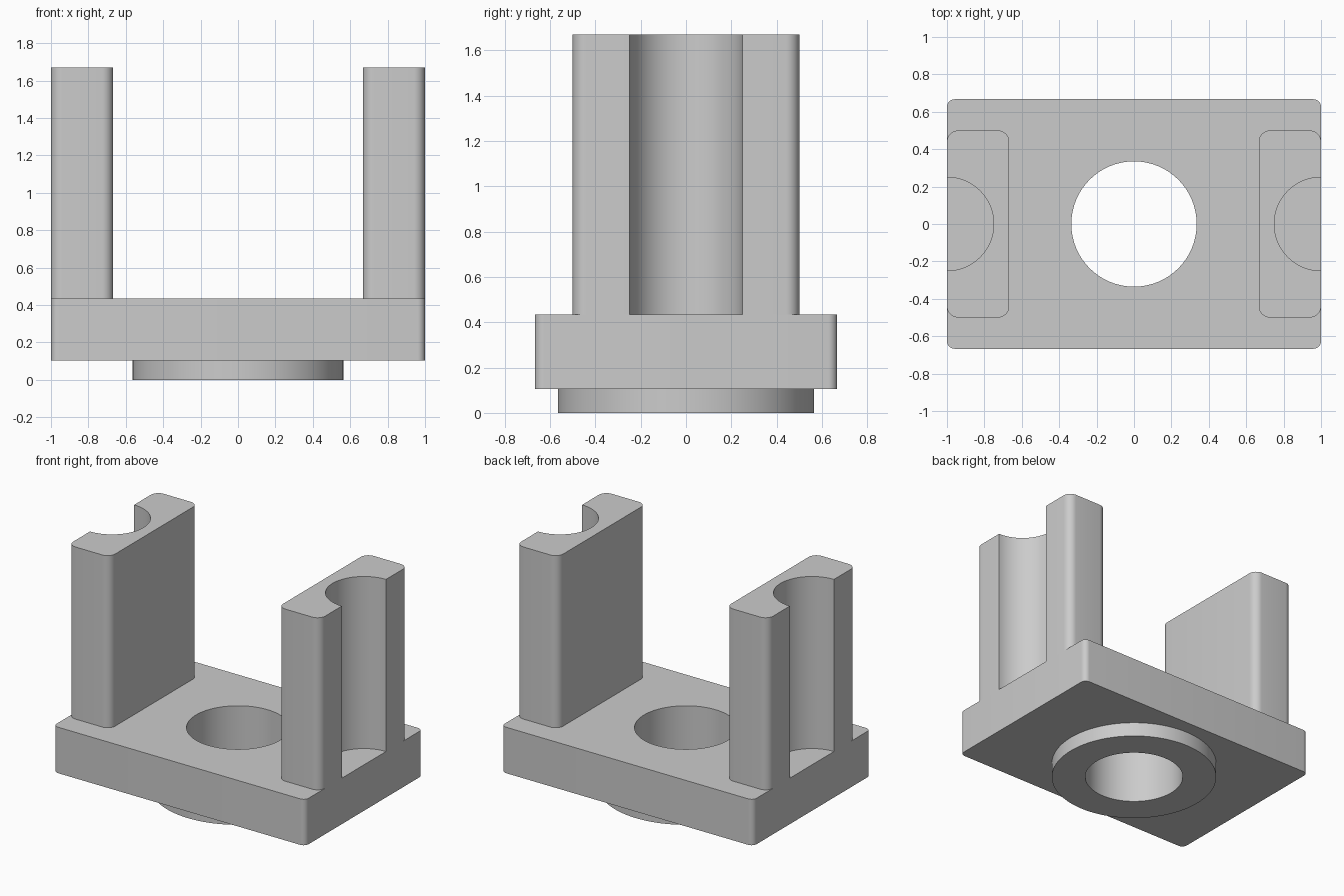
import bpy, bmesh
from math import cos, sin, radians

cube = bpy.data.objects.get("Cube")
if cube:
    bpy.data.objects.remove(cube, do_unlink=True)

GREY = (0.6, 0.6, 0.6, 1.0)
grey = bpy.data.materials.new("plain grey")
grey.use_nodes = True
grey.diffuse_color = GREY
next(n for n in grey.node_tree.nodes
     if n.type == 'BSDF_PRINCIPLED').inputs["Base Color"].default_value = GREY


def arc(cx, cy, r, start, end, steps):
    """Points on an arc, both ends included (degrees)."""
    return [(cx + r * cos(radians(start + (end - start) * i / steps)),
             cy + r * sin(radians(start + (end - start) * i / steps)))
            for i in range(steps + 1)]


def circle(r):
    return arc(0, 0, r, 0, 360, 96)[:-1]


def rounded_rect(x0, x1, y0, y1, r):
    """Anticlockwise outline, starting at the lower right corner."""
    corners = [(x1 - r, y0 + r, -90), (x1 - r, y1 - r, 0),
               (x0 + r, y1 - r, 90), (x0 + r, y0 + r, 180)]
    return [arc(cx, cy, r, a, a + 90, 8) for cx, cy, a in corners]


def extrude_profile(name, loops, z0, z1):
    """Solid from flat outlines; an inner outline becomes a hole."""
    bm = bmesh.new()
    edges = []
    for loop in loops:
        verts = [bm.verts.new((x, y, z0)) for x, y in loop]
        edges += [bm.edges.new((v, verts[i - 1])) for i, v in enumerate(verts)]
    bmesh.ops.triangle_fill(bm, edges=edges, use_beauty=True)
    lid = bmesh.ops.extrude_face_region(bm, geom=bm.faces[:], use_keep_orig=True)
    bmesh.ops.translate(bm, vec=(0, 0, z1 - z0),
                        verts=[g for g in lid["geom"]
                               if isinstance(g, bmesh.types.BMVert)])
    bmesh.ops.recalc_face_normals(bm, faces=bm.faces[:])
    mesh = bpy.data.meshes.new(name)
    bm.to_mesh(mesh)
    bm.free()
    mesh.materials.append(grey)
    obj = bpy.data.objects.new(name, mesh)
    bpy.context.collection.objects.link(obj)
    bpy.ops.object.select_all(action='DESELECT')
    obj.select_set(True)
    bpy.context.view_layer.objects.active = obj
    bpy.ops.object.shade_smooth_by_angle(angle=radians(30))
    return obj


BOTTOM, TOP, HEIGHT = 0.105, 0.435, 1.67
bore = circle(0.335)

# Round flange under the plate, with the bore through it
extrude_profile("bottom_flange", [circle(0.565), bore], 0, BOTTOM)

# Base plate with rounded upright edges
plate = sum(rounded_rect(-1, 1, -0.667, 0.667, 0.04), [])
extrude_profile("base_plate", [plate, bore], BOTTOM, TOP)

# Uprights, each with a half-round groove in its outer face
lower_out, upper_out, upper_in, lower_in = rounded_rect(0.667, 1, -0.5, 0.5, 0.06)
groove = arc(1, 0, 0.25, 90, 270, 48)
post = groove + lower_out[::-1] + lower_in[::-1] + upper_in[::-1] + upper_out[::-1]
for side, sign in (("left", 1), ("right", -1)):
    extrude_profile(side + "_upright", [[(sign * x, y) for x, y in post]], TOP, HEIGHT)
